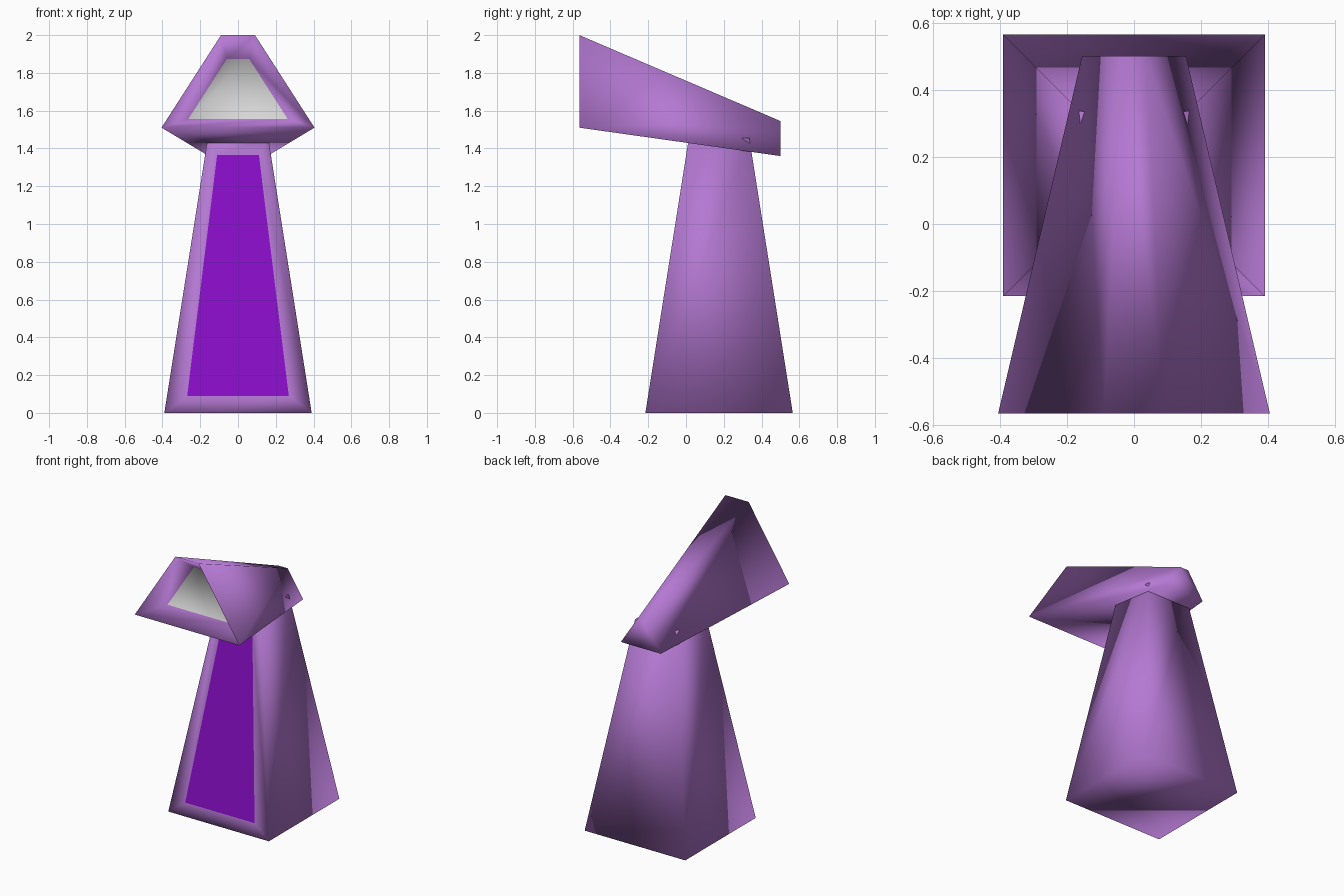
import bpy, bmesh
from mathutils import Vector, Matrix

cube = bpy.data.objects.get("Cube")
if cube:
    bpy.data.objects.remove(cube, do_unlink=True)


def material(name, rgb):
    mat = bpy.data.materials.new(name)
    mat.use_nodes = True
    mat.diffuse_color = (*rgb, 1)
    mat.node_tree.nodes["Principled BSDF"].inputs["Base Color"].default_value = (*rgb, 1)
    return mat


lilac = material("lilac", (0.46, 0.19, 0.65))
violet = material("violet", (0.25, 0.004, 0.58))
pale_grey = material("pale_grey", (0.68, 0.68, 0.68))


def tapered_block(name, ring_a, ring_b, front_hint, scale, shift, mats, smooth_panel):
    """Loft two quads, then inset the face whose normal best matches front_hint."""
    bm = bmesh.new()
    a = [bm.verts.new(p) for p in ring_a]
    b = [bm.verts.new(p) for p in ring_b]
    bm.faces.new(a)
    bm.faces.new(b)
    for i in range(4):
        j = (i + 1) % 4
        bm.faces.new((a[i], a[j], b[j], b[i]))
    bmesh.ops.recalc_face_normals(bm, faces=bm.faces)
    for f in bm.faces:
        f.smooth = True

    # inset panel on the front
    panel = max(bm.faces, key=lambda f: f.normal.dot(Vector(front_hint)))
    zs = [v.co.z for v in panel.verts]
    mid = Vector((0, sum(v.co.y for v in panel.verts) / 4, (min(zs) + max(zs)) / 2))
    bmesh.ops.inset_region(bm, faces=[panel], thickness=0)
    bmesh.ops.scale(bm, vec=scale, verts=panel.verts, space=Matrix.Translation(-mid))
    bmesh.ops.translate(bm, vec=shift, verts=panel.verts)
    panel.material_index = 1
    panel.smooth = smooth_panel

    mesh = bpy.data.meshes.new(name)
    bm.to_mesh(mesh)
    bm.free()
    for m in mats:
        mesh.materials.append(m)
    obj = bpy.data.objects.new(name, mesh)
    bpy.context.collection.objects.link(obj)
    return obj


def rectangle(half, y0, y1, z):
    return [(-half, y0, z), (half, y0, z), (half, y1, z), (-half, y1, z)]


def trapezoid(bottom, top, y, z0, z1):
    return [(-bottom, y, z0), (bottom, y, z0), (top, y, z1), (-top, y, z1)]


# Tapering pedestal with a flush front panel
tapered_block("pedestal",
              rectangle(0.39, -0.215, 0.565, 0), rectangle(0.16, 0.015, 0.335, 1.455),
              (0, -1, 0), (0.69, 0.877, 0.877), (0, 0, 0),
              (lilac, violet), False)

# Hooded head with a recessed screen
tapered_block("head",
              trapezoid(0.405, 0.09, -0.565, 1.51, 2.0),
              trapezoid(0.155, 0.034, 0.5, 1.36, 1.545),
              (0, -1, 0), (0.65, 1, 0.65), (0, 0.16, -0.04),
              (lilac, pale_grey), True)
